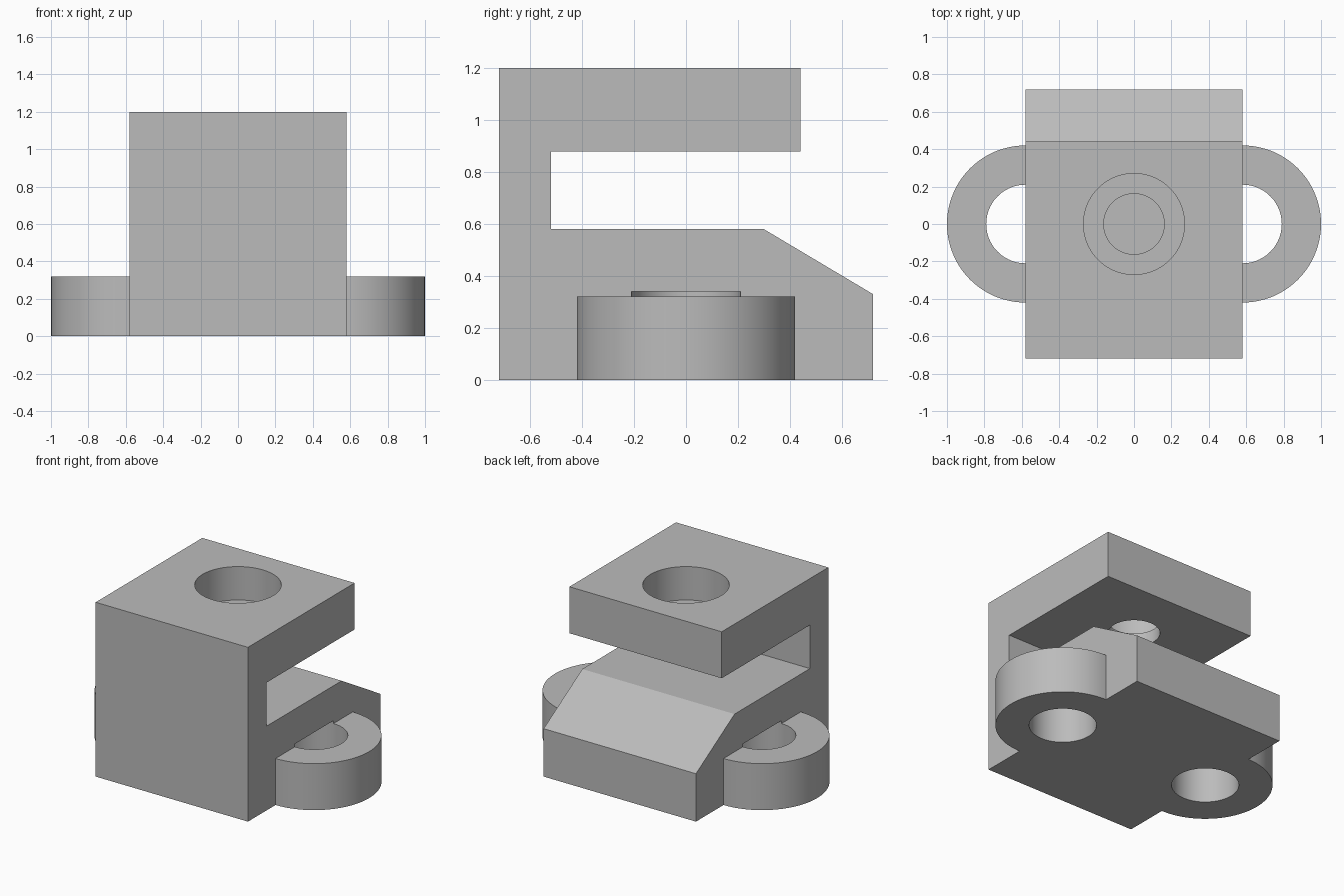
import bpy
import bmesh
import math

if "Cube" in bpy.data.objects:
    bpy.data.objects.remove(bpy.data.objects["Cube"])

HALF_WIDTH = 0.58

# Single plain grey material
grey = bpy.data.materials.new("plain_grey")
grey.use_nodes = True
colour = (0.5, 0.5, 0.5, 1)
grey.diffuse_color = colour
grey.node_tree.nodes["Principled BSDF"].inputs["Base Color"].default_value = colour


def extruded_profile(name, profile, half_width):
    """Extrude a (y, z) outline along x."""
    bm = bmesh.new()
    face = bm.faces.new([bm.verts.new((-half_width, y, z)) for y, z in profile])
    grown = bmesh.ops.extrude_face_region(bm, geom=[face])
    moved = [v for v in grown["geom"] if isinstance(v, bmesh.types.BMVert)]
    bmesh.ops.translate(bm, verts=moved, vec=(2 * half_width, 0, 0))
    bmesh.ops.recalc_face_normals(bm, faces=bm.faces)
    mesh = bpy.data.meshes.new(name)
    bm.to_mesh(mesh)
    bm.free()
    mesh.materials.append(grey)
    obj = bpy.data.objects.new(name, mesh)
    bpy.context.collection.objects.link(obj)
    return obj


def combine_cylinder(target, operation, x, radius, bottom, top):
    """Join or cut an upright cylinder, then discard the helper."""
    bpy.ops.mesh.primitive_cylinder_add(
        vertices=96, radius=radius, depth=top - bottom,
        location=(x, 0, (bottom + top) / 2))
    helper = bpy.context.object
    helper.hide_render = True
    helper.data.materials.append(grey)
    mod = target.modifiers.new("cylinder", "BOOLEAN")
    mod.operation = operation
    mod.solver = "EXACT"
    mod.object = helper
    bpy.context.view_layer.objects.active = target
    bpy.ops.object.modifier_apply(modifier=mod.name)
    bpy.data.objects.remove(helper)


# C-shaped block with a sloped rear edge on the lower jaw
block = extruded_profile("clamp_block", [
    (-0.72, 0), (0.72, 0), (0.72, 0.33), (0.30, 0.58), (-0.52, 0.58),
    (-0.52, 0.88), (0.44, 0.88), (0.44, 1.2), (-0.72, 1.2)], HALF_WIDTH)

# Rounded side lugs, and bolt pockets that run partly into the block
for x in (-HALF_WIDTH, HALF_WIDTH):
    combine_cylinder(block, "UNION", x, 0.42, 0, 0.32)
for x in (-HALF_WIDTH, HALF_WIDTH):
    combine_cylinder(block, "DIFFERENCE", x, 0.21, -0.1, 0.34)

# Counterbored hole through the upper jaw
combine_cylinder(block, "DIFFERENCE", 0, 0.27, 0.97, 1.3)
combine_cylinder(block, "DIFFERENCE", 0, 0.162, 0.8, 1.1)

# Smooth the round walls, keep the machined edges sharp
bpy.ops.object.select_all(action="DESELECT")
block.select_set(True)
bpy.context.view_layer.objects.active = block
bpy.ops.object.shade_smooth_by_angle(angle=math.radians(25))
